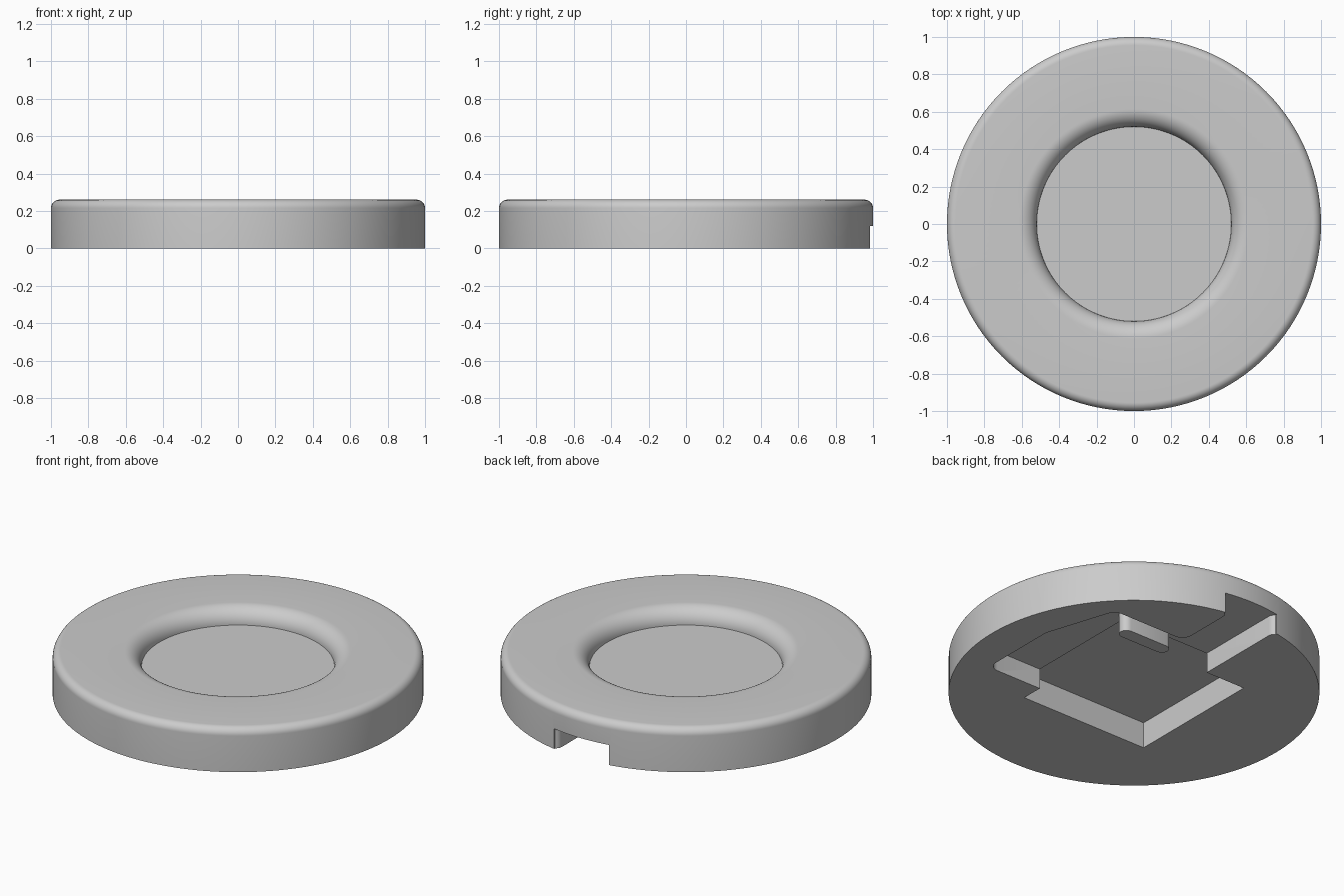
import bpy, bmesh
from math import sin, cos, pi, radians

cube = bpy.data.objects.get("Cube")
if cube:
    bpy.data.objects.remove(cube, do_unlink=True)

grey = bpy.data.materials.new("plain_grey")
grey.use_nodes = True
grey.diffuse_color = (0.6, 0.6, 0.6, 1)
grey.node_tree.nodes["Principled BSDF"].inputs["Base Color"].default_value = (0.6, 0.6, 0.6, 1)


def make_object(name, bm):
    bmesh.ops.recalc_face_normals(bm, faces=bm.faces[:])
    mesh = bpy.data.meshes.new(name)
    bm.to_mesh(mesh)
    bm.free()
    mesh.materials.append(grey)
    obj = bpy.data.objects.new(name, mesh)
    bpy.context.collection.objects.link(obj)
    return obj


def arc(cx, cy, r, start, end, steps=10):
    angles = [radians(start + (end - start) * i / steps) for i in range(steps + 1)]
    return [(cx + r * cos(a), cy + r * sin(a)) for a in angles]


def lathe(name, profile, segments=128):
    bm = bmesh.new()
    verts = [bm.verts.new((r, 0, z)) for r, z in profile]
    edges = [bm.edges.new(pair) for pair in zip(verts, verts[1:])]
    bmesh.ops.spin(bm, geom=verts + edges, cent=(0, 0, 0), axis=(0, 0, 1),
                   angle=2 * pi, steps=segments, use_duplicate=False)
    bmesh.ops.remove_doubles(bm, verts=bm.verts[:], dist=1e-4)
    return make_object(name, bm)


def prism(name, outline, bottom, top):
    bm = bmesh.new()
    face = bm.faces.new([bm.verts.new((x, y, bottom)) for x, y in outline])
    out = bmesh.ops.extrude_face_region(bm, geom=[face])
    for v in out["geom"]:
        if isinstance(v, bmesh.types.BMVert):
            v.co.z = top
    return make_object(name, bm)


def cut(target, cutter):
    mod = target.modifiers.new("cut", 'BOOLEAN')
    mod.operation = 'DIFFERENCE'
    mod.solver = 'EXACT'
    mod.object = cutter
    bpy.context.view_layer.objects.active = target
    bpy.ops.object.modifier_apply(modifier=mod.name)
    bpy.data.objects.remove(cutter, do_unlink=True)


def smooth(obj):
    bpy.ops.object.select_all(action='DESELECT')
    obj.select_set(True)
    bpy.context.view_layer.objects.active = obj
    bpy.ops.object.shade_smooth_by_angle(angle=radians(30))


# Round body with a rounded rim and a dished centre
HEIGHT, RIM, DISH, DISH_R = 0.26, 0.045, 0.093, 0.52
profile = [(0, 0), (1, 0)]
profile += arc(1 - RIM, HEIGHT - RIM, RIM, 0, 90)
profile += arc(DISH_R + DISH, HEIGHT - DISH, DISH, 90, 180, 14)
profile += [(0, HEIGHT - DISH)]
body = lathe("round_body", profile)

# Square pocket underneath
S = 0.42
cut(body, prism("pocket_cutter", [(-S, -S), (S, -S), (S, S), (-S, S)], -0.1, 0.155))

# Shallower channel running round one corner and out through the back
channel = [(0.4, -0.29)]
channel += arc(0.72, -0.23, 0.06, -90, 0, 6)
channel += [(0.78, 0.19), (0.66, 0.56)]
channel += arc(0.6, 0.55, 0.06, 20, 90, 5)
channel += arc(0.22, 0.67, 0.06, 270, 180, 6)
channel += arc(0.20, 0.94, 0.04, 180, 120, 4)
channel += [(0.18, 1.1), (-0.18, 1.1)]
channel += arc(-0.20, 0.94, 0.04, 60, 0, 4)
channel += [(-0.16, 0.4), (0.4, 0.4)]
cut(body, prism("channel_cutter", channel, -0.1, 0.12))
smooth(body)

# Rounded bar left standing between pocket and channel
bar = arc(0.19, 0.46, 0.04, 90, 270, 8) + arc(0.44, 0.46, 0.04, -90, 90, 8)
smooth(prism("divider_bar", bar, 0, 0.125))
